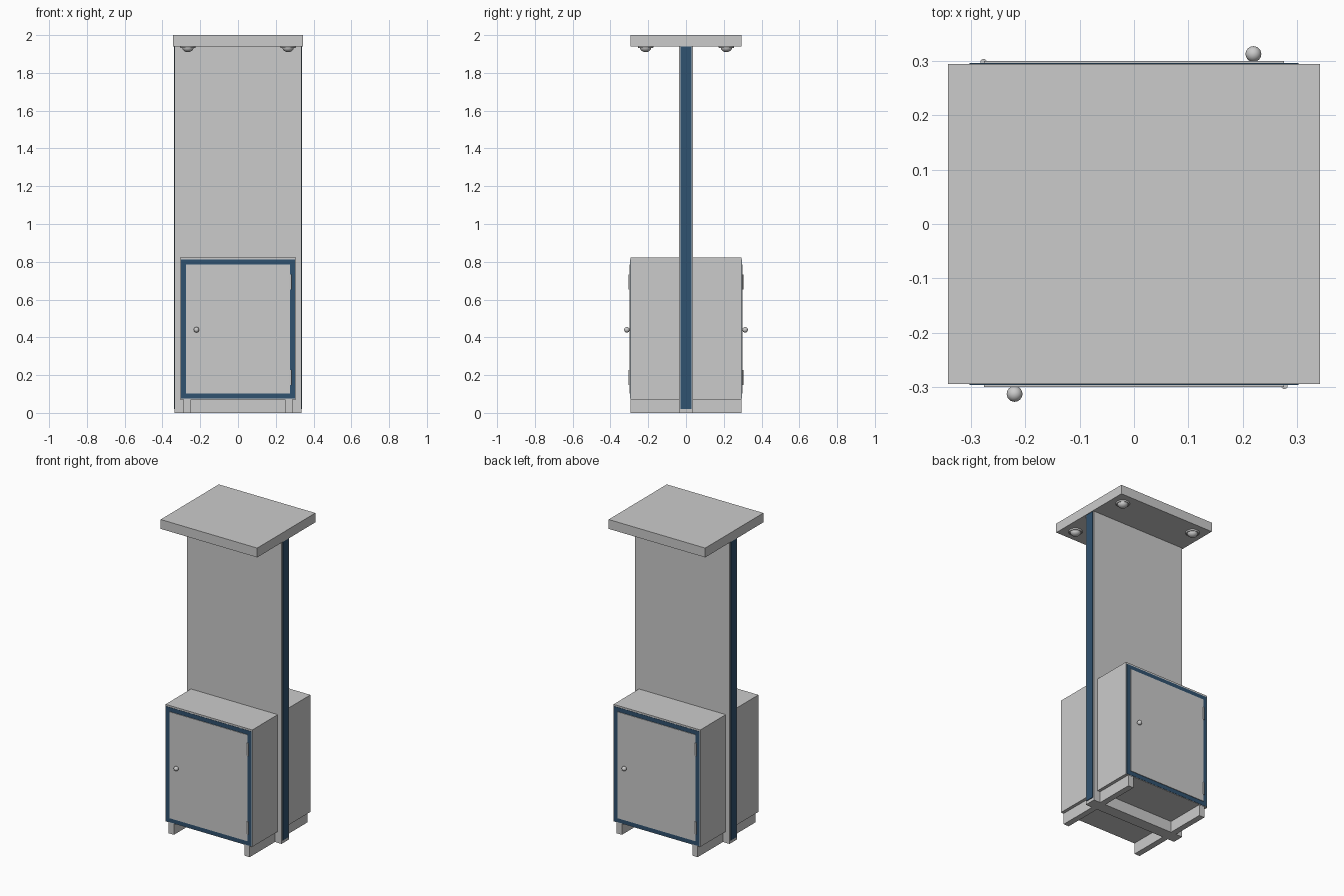
import bpy, bmesh, math
from mathutils import Matrix

if "Cube" in bpy.data.objects:
    bpy.data.objects.remove(bpy.data.objects["Cube"])

blue = bpy.data.materials.new("blue_trim")
blue.diffuse_color = (0.03, 0.085, 0.16, 1)
blue.use_nodes = True
blue.node_tree.nodes["Principled BSDF"].inputs["Base Color"].default_value = blue.diffuse_color


def finish(name, bm, mat=None, smooth=False):
    me = bpy.data.meshes.new(name)
    bmesh.ops.recalc_face_normals(bm, faces=bm.faces)
    bm.to_mesh(me)
    bm.free()
    ob = bpy.data.objects.new(name, me)
    bpy.context.collection.objects.link(ob)
    if mat:
        me.materials.append(mat)
    if smooth:
        bpy.context.view_layer.objects.active = ob
        ob.select_set(True)
        bpy.ops.object.shade_smooth_by_angle(angle=math.radians(40))
        ob.select_set(False)
    return ob


def add_box(bm, x0, x1, y0, y1, z0, z1):
    m = Matrix.Translation(((x0 + x1) / 2, (y0 + y1) / 2, (z0 + z1) / 2))
    m = m @ Matrix.Diagonal((x1 - x0, y1 - y0, z1 - z0, 1))
    bmesh.ops.create_cube(bm, size=1, matrix=m)


def boxes(name, *dims, mat=None, turn=0):
    bm = bmesh.new()
    for d in dims:
        add_box(bm, *d)
    bm.transform(Matrix.Rotation(turn, 4, 'Z'))
    return finish(name, bm, mat)


def lathe(name, profile, x, y, steps=32):
    bm = bmesh.new()
    vs = [bm.verts.new((r, 0, z)) for r, z in profile]
    es = [bm.edges.new(p) for p in zip(vs, vs[1:])]
    bmesh.ops.spin(bm, geom=vs + es, axis=(0, 0, 1), cent=(0, 0, 0),
                   angle=2 * math.pi, steps=steps)
    bmesh.ops.remove_doubles(bm, verts=bm.verts, dist=1e-5)
    bm.transform(Matrix.Translation((x, y, 0)))
    return finish(name, bm, smooth=True)


# Canopy and central panel
boxes("canopy", (-0.343, 0.343, -0.295, 0.295, 1.94, 2.0))
boxes("centre_panel", (-0.335, 0.335, -0.037, 0.037, 0, 1.94))

# Blue strips on the panel edges
for side, s in (("left", -1), ("right", 1)):
    x0, x1 = sorted((s * 0.33, s * 0.339))
    boxes(side + "_edge_strip", (x0, x1, -0.028, 0.028, 0.02, 1.94), mat=blue)

# Two identical cabinets, the rear one turned half way round
for side, turn in (("front", 0), ("back", math.pi)):
    boxes(side + "_cabinet", (-0.308, 0.308, -0.295, -0.037, 0.072, 0.823), turn=turn)
    boxes(side + "_foot_rails",
          (-0.288, -0.25, -0.293, -0.037, 0, 0.072),
          (0.25, 0.288, -0.293, -0.037, 0, 0.072), turn=turn)
    # Blue door frame
    boxes(side + "_door_frame",
          (-0.303, -0.276, -0.2965, -0.28, 0.075, 0.812),
          (0.276, 0.303, -0.2965, -0.28, 0.075, 0.812),
          (-0.276, 0.276, -0.2965, -0.28, 0.785, 0.812),
          (-0.276, 0.276, -0.2965, -0.28, 0.075, 0.102), mat=blue, turn=turn)
    boxes(side + "_door", (-0.276, 0.276, -0.30, -0.285, 0.102, 0.785), turn=turn)
    # Round knob
    rot = Matrix.Rotation(turn, 4, 'Z')
    bm = bmesh.new()
    bmesh.ops.create_uvsphere(bm, u_segments=24, v_segments=16, radius=0.0145,
                              matrix=rot @ Matrix.Translation((-0.22, -0.313, 0.44)))
    finish(side + "_door_knob", bm, smooth=True)
    # Hinge barrels
    bm = bmesh.new()
    for z in (0.188, 0.692):
        bmesh.ops.create_cone(bm, cap_ends=True, segments=16, radius1=0.006,
                              radius2=0.006, depth=0.08,
                              matrix=rot @ Matrix.Translation((0.277, -0.298, z)))
    finish(side + "_hinges", bm, smooth=True)

# Spotlights under the canopy: ring with a domed lamp
dome = [(0.03 * math.cos(a), 1.934 - 0.024 * math.sin(a))
        for a in [i * math.pi / 16 for i in range(9)]]
ring = [(0.041, 1.941), (0.041, 1.936), (0.038, 1.932), (0.034, 1.932), (0.031, 1.936)]
for i, (sx, sy) in enumerate(((-1, -1), (1, -1), (-1, 1), (1, 1))):
    lathe(f"spotlight_{i + 1}", ring + dome, sx * 0.265, sy * 0.214)
